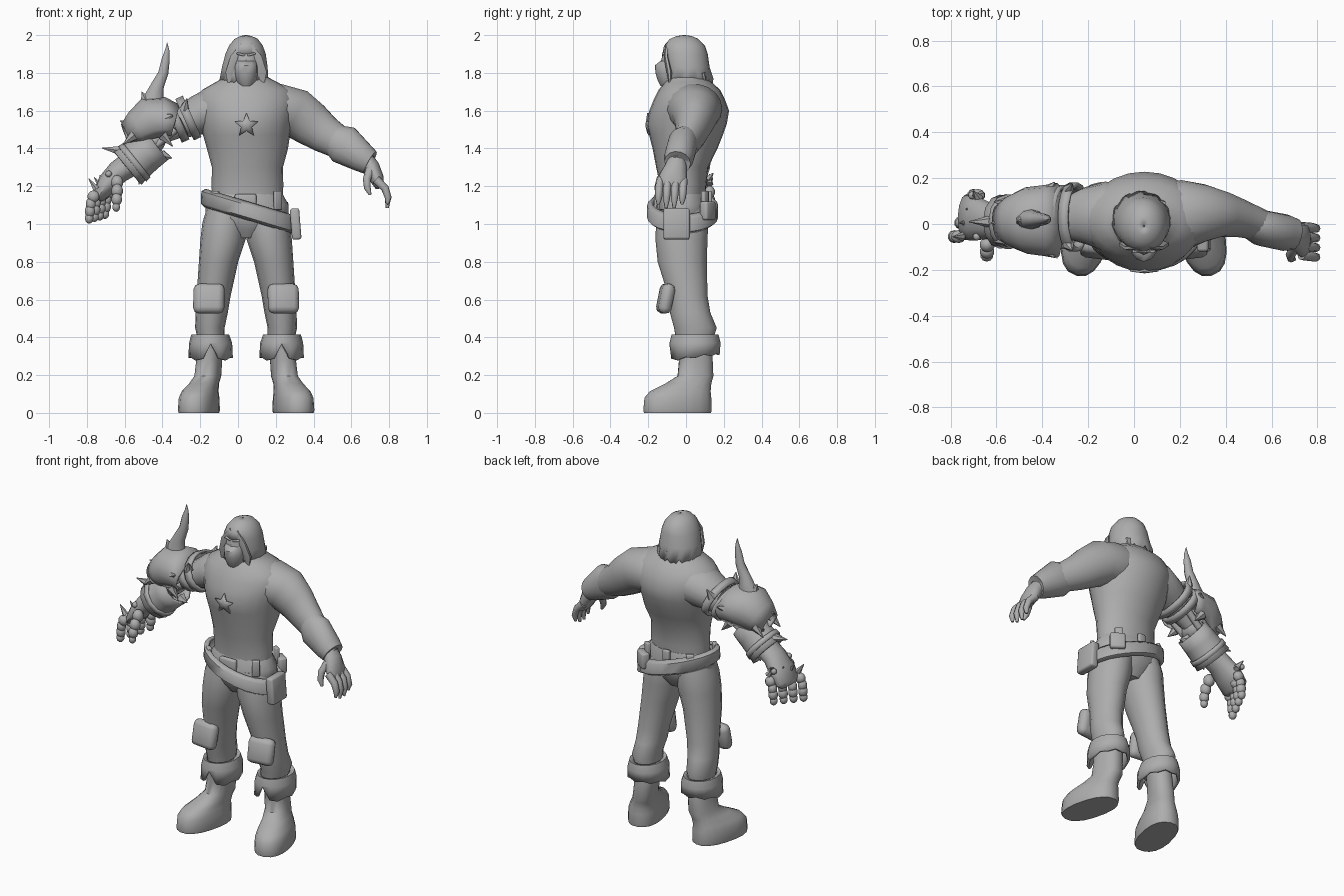
import bpy, bmesh, math
from mathutils import Vector, Matrix
from mathutils.bvhtree import BVHTree

grey = bpy.data.materials.new("plain grey")
grey.diffuse_color = (0.42, 0.42, 0.42, 1)
MID = 0.043  # the body's own centre line


def finish(name, bm, solid=0, angle=50):
    bmesh.ops.recalc_face_normals(bm, faces=bm.faces)
    me = bpy.data.meshes.new(name)
    bm.to_mesh(me)
    bm.free()
    ob = bpy.data.objects.new(name, me)
    bpy.context.collection.objects.link(ob)
    me.materials.append(grey)
    bpy.ops.object.select_all(action='DESELECT')
    ob.select_set(True)
    bpy.context.view_layer.objects.active = ob
    bpy.ops.object.shade_smooth_by_angle(angle=math.radians(angle))
    if solid:
        m = ob.modifiers.new("thickness", 'SOLIDIFY')
        m.thickness = solid
        m.offset = -1
    return ob


def loft(name, rings, n=14, flat=False, yaw=0, caps=True, solid=0, edit=None, power=1, angle=50):
    """Skin over rings (x, y, z, radius along y, radius across); flat keeps rings level."""
    bm = bmesh.new()
    pts = [Vector(r[:3]) for r in rings]
    loops = []
    for i, r in enumerate(rings):
        t = Vector((0, 0, 1)) if flat else (pts[min(i + 1, len(pts) - 1)] - pts[max(i - 1, 0)]).normalized()
        u = Vector((math.sin(yaw), math.cos(yaw), 0))
        u = (u - t * u.dot(t)).normalized()
        v = t.cross(u)
        loop = []
        for k in range(n):
            a = 2 * math.pi * k / n
            c, s = math.cos(a), math.sin(a)
            c, s = (math.copysign(abs(q) ** power, q) for q in (c, s))
            loop.append(bm.verts.new(pts[i] + u * c * r[3] + v * s * r[4]))
        loops.append(loop)
    for a, b in zip(loops, loops[1:]):
        for k in range(n):
            bm.faces.new((a[k], a[(k + 1) % n], b[(k + 1) % n], b[k]))
    if caps:
        bm.faces.new(loops[0])
        bm.faces.new(loops[-1])
    if edit:
        edit(bm, loops)
    return finish(name, bm, solid, angle)


def spike(name, a, b, r, n=6):
    return loft(name, [(*a, r, r), (*b, 0.002, 0.002)], n)


def box(name, loc, size, rot=(0, 0, 0), bevel=0.012):
    bm = bmesh.new()
    bmesh.ops.create_cube(bm, size=1)
    for v in bm.verts:
        v.co = Vector([c * s for c, s in zip(v.co, size)])
    bmesh.ops.bevel(bm, geom=bm.edges[:], offset=bevel, segments=2, affect='EDGES', profile=0.5)
    m = Matrix.Rotation(rot[2], 4, 'Z') @ Matrix.Rotation(rot[1], 4, 'Y') @ Matrix.Rotation(rot[0], 4, 'X')
    bm.transform(Matrix.Translation(loc) @ m)
    return finish(name, bm)


def ball(name, loc, size):
    bm = bmesh.new()
    bmesh.ops.create_uvsphere(bm, u_segments=10, v_segments=7, radius=1)
    bm.transform(Matrix.Translation(loc) @ Matrix.Diagonal((*size, 1)))
    return finish(name, bm)


# Torso, pelvis and neck
torso = loft("torso", [
    (.05, -.018, 1.12, .120, .185), (.05, -.015, 1.20, .122, .19), (.05, -.02, 1.30, .138, .188),
    (.05, -.005, 1.40, .172, .215), (.045, .0, 1.47, .195, .23), (.045, .004, 1.53, .212, .242),
    (.045, .017, 1.60, .211, .26), (.045, .018, 1.66, .188, .265), (.045, .018, 1.71, .163, .235),
    (.045, .012, 1.75, .125, .165), (.043, .0, 1.79, .085, .09), (.043, -.02, 1.83, .065, .065)], 24, True)
loft("pelvis", [(MID, -.02, .925, .085, .08), (.045, -.02, .97, .115, .15), (.047, -.02, 1.03, .142, .218),
                (.048, -.018, 1.10, .142, .22), (.05, -.015, 1.16, .122, .186)], 20, True)

# Chest star laid onto the torso surface
tree = BVHTree.FromPolygons([v.co for v in torso.data.vertices], [p.vertices for p in torso.data.polygons])
bm = bmesh.new()


def on_chest(r, a):
    x, z = .045 + r * math.sin(a), 1.522 + r * math.cos(a)
    hit = tree.ray_cast(Vector((x, -1, z)), Vector((0, 1, 0)))[0]
    return bm.verts.new((x, hit.y - .009, z))


hub = on_chest(0, 0)
rim = [on_chest(.03 if k % 2 else .066, k * math.pi / 5) for k in range(10)]
for k in range(10):
    bm.faces.new((hub, rim[k], rim[(k + 1) % 10]))
finish("chest_star", bm, .009, 20)

# Belt, sloping down to one hip, with pouch and loops
def slope(bm, loops):
    for v in bm.verts:
        v.co.z -= .30 * (v.co.x - .05)


loft("belt", [(.053, -.018, 1.02, .168, .23), (.053, -.018, 1.035, .188, .25), (.053, -.018, 1.10, .188, .247),
              (.053, -.018, 1.12, .165, .225)], 24, True, caps=False, solid=.02, edit=slope)
box("belt_pouch", (.305, -.05, 1.0), (.05, .14, .165), (0, -.08, 0))
box("back_pouch", (.22, .115, 1.07), (.09, .05, .10), (0, 0, -.6))
box("belt_buckle", (.04, -.155, 1.115), (.115, .03, .09))
for x, y, yaw in ((.21, -.12, .6), (-.12, -.12, -.6), (.05, .125, 0), (.2, .1, -.6), (-.1, .1, .6)):
    box("belt_loop", (x, y, 1.125), (.045, .025, .10), (0, 0, yaw), .006)

# Legs, boots, cuffs and knee pads
for s in (-1, 1):
    X = lambda d: MID + s * d
    loft("trouser_leg", [(X(.18), .04, .34, .085, .065), (X(.192), .05, .45, .113, .078),
                         (X(.182), .022, .53, .107, .085), (X(.172), .01, .62, .104, .09),
                         (X(.146), -.02, .80, .13, .104), (X(.122), -.024, .92, .138, .12),
                         (X(.112), -.02, 1.01, .138, .119), (X(.10), -.02, 1.09, .125, .105)], 16, True)
    loft("boot", [(X(.25), -.045, .0, .183, .097), (X(.25), -.045, .015, .186, .101),
                  (X(.249), -.043, .08, .182, .097), (X(.243), -.03, .115, .165, .088),
                  (X(.223), .012, .155, .125, .073), (X(.203), .05, .195, .096, .068),
                  (X(.195), .052, .28, .09, .066), (X(.19), .045, .38, .09, .066)],
         18, True, yaw=s * -.24, power=.85)

    def ragged(bm, loops):  # notch at the front, hem dropping forward
        n = len(loops[0])
        for k, v in enumerate(loops[0]):
            v.co.z += .09 if k == n // 2 else (.012 if k % 2 else 0) + .12 * (v.co.y + .08)

    loft("boot_cuff", [(X(.188), .045, .275, .133, .118), (X(.188), .048, .37, .135, .114),
                       (X(.19), .048, .415, .124, .10), (X(.19), .045, .41, .10, .075)],
         16, True, caps=False, solid=.015, edit=ragged)
    box("knee_pad", (X(.197), -.108, .605), (.165, .07, .16), (-.2, 0, s * .12), .03)

# Head, mask and facial features
loft("face", [(MID, -.07, 1.73, .05, .045), (MID, -.065, 1.77, .075, .065), (MID, -.045, 1.84, .09, .08),
              (MID, -.035, 1.90, .09, .085), (MID, -.02, 1.96, .08, .07)], 14, True)
loft("face_mask", [(MID, -.09, 1.73, .045, .035), (MID, -.09, 1.76, .06, .055), (MID, -.092, 1.80, .07, .062),
                   (MID, -.09, 1.84, .074, .062), (MID, -.085, 1.862, .052, .058)], 12, True)
spike("nose", (MID, -.128, 1.84), (MID, -.12, 1.885), .018)
for s in (-1, 1):
    box("brow", (MID + s * .028, -.118, 1.898), (.045, .018, .012), (0, s * -.25, 0), .005)

# Hair with an open front and ragged ends
def open_face(bm, loops):
    for k, v in enumerate(loops[0]):
        v.co.z += -.035 if k % 2 else .015
    gone = [f for f in bm.faces if (c := f.calc_center_median()).y < -.05 and abs(c.x - MID) < .06 and c.z < 1.91]
    bmesh.ops.delete(bm, geom=gone, context='FACES')


loft("hair", [(.032, .015, 1.755, .13, .13), (.036, .005, 1.83, .12, .122), (.04, -.005, 1.90, .12, .108),
              (.042, -.008, 1.945, .108, .09), (.043, -.01, 1.98, .075, .062), (.043, -.01, 1.995, .04, .03),
              (.043, -.01, 2.0, .004, .004)], 22, True, caps=False, solid=.012, edit=open_face)
for s in (-1, 1):
    loft("front_lock", [(MID + s * .012, -.102, 1.945, .01, .022), (MID + s * .062, -.105, 1.88, .012, .026),
                        (MID + s * .085, -.088, 1.80, .014, .028), (MID + s * .09, -.085, 1.72, .002, .003)], 6)
for x in (-.03, .01, .045, .08, .115):
    loft("back_lock", [(x, .12 - abs(x - MID) * .4, 1.80, .012, .026), (x, .138 - abs(x - MID) * .4, 1.70, .002, .002)], 6)

# Sleeved arm and its cuff
loft("sleeve", [(.10, .03, 1.60, .14, .13), (.22, .04, 1.61, .152, .133), (.31, .048, 1.585, .125, .133),
                (.385, .042, 1.53, .10, .12), (.46, .025, 1.475, .083, .102), (.57, -.01, 1.41, .066, .08)], 18)
loft("sleeve_cuff", [(.515, .0, 1.445, .068, .085), (.56, -.018, 1.42, .079, .108), (.66, -.038, 1.35, .08, .08),
                     (.70, -.045, 1.325, .07, .068), (.695, -.045, 1.33, .04, .04)], 14)
loft("hand", [(.67, -.045, 1.345, .045, .045), (.705, -.055, 1.30, .06, .046), (.735, -.07, 1.24, .076, .038),
              (.75, -.075, 1.195, .07, .024)], 12)
for i in range(4):
    y = -.137 + i * .042
    e = -.02 if i in (0, 3) else 0
    loft("finger", [(.73, y, 1.235, .02, .024), (.778, y - .005, 1.19, .021, .021),
                    (.795, y - .008, 1.14, .019, .018), (.79, y - .01, 1.085 - e, .008, .008)], 8)
loft("thumb", [(.70, -.10, 1.285, .024, .026), (.682, -.135, 1.235, .023, .021),
               (.685, -.15, 1.19, .018, .018), (.70, -.155, 1.155, .007, .007)], 8)

# Armoured arm: shoulder stump, straps and joint rods
loft("shoulder_stump", [(-.01, .03, 1.60, .14, .13), (-.13, .035, 1.605, .15, .125),
                        (-.21, .035, 1.575, .125, .105), (-.30, .025, 1.53, .09, .08)], 16)
for x, z, r in ((-.265, 1.56, .15), (-.325, 1.54, .14)):
    loft("arm_strap", [(x + .022, .03, z + .01, r, r * .8), (x - .018, .03, z - .008, r, r * .8)],
         16, caps=False, solid=.016)
for y in (-.11, .17):
    spike("strap_spike", (-.285, y * .85 + .005, 1.61), (-.27, y * 1.04, 1.665), .028)
loft("arm_core", [(-.28, .02, 1.53, .065, .065), (-.42, .01, 1.47, .055, .055), (-.52, .005, 1.38, .055, .055)], 10)
for y in (-.065, .085):
    loft("arm_piston", [(-.33, y, 1.50, .02, .02), (-.48, y * .8, 1.38, .02, .02)], 8)
ball("elbow_joint", (-.44, .005, 1.44), (.06, .085, .06))

# Pauldron shell, its points and the horn
def open_below(bm, loops):
    gone = [f for f in bm.faces if (c := f.calc_center_median()).z - (1.525 + .2 * (c.x + .46)) < -.085]
    bmesh.ops.delete(bm, geom=gone, context='FACES')


loft("pauldron", [(-.335, .015, 1.535, .165, .10), (-.39, .015, 1.55, .155, .122), (-.47, .015, 1.54, .145, .13),
                  (-.535, .01, 1.50, .115, .10), (-.595, .005, 1.475, .075, .06)],
     16, caps=False, solid=.016, edit=open_below)
spike("pauldron_tip", (-.54, .005, 1.515), (-.625, .005, 1.545), .04)
for y in (-.12, .15):
    spike("pauldron_point", (-.38, y * .9, 1.56), (-.345, y * 1.22, 1.575), .04)
    spike("pauldron_fang", (-.55, y * .6, 1.47), (-.61, y * .65, 1.42), .03)
    spike("pauldron_hook", (-.40, y * .85, 1.47), (-.345, y * .9, 1.41), .03)
spike("pauldron_crest", (-.475, .015, 1.63), (-.51, .015, 1.70), .05)
loft("horn", [(-.455, .02, 1.60, .05, .075), (-.445, .02, 1.67, .042, .055), (-.425, .02, 1.735, .032, .036),
              (-.395, .02, 1.80, .026, .028), (-.383, .02, 1.87, .02, .023), (-.375, .02, 1.92, .01, .012),
              (-.375, .02, 1.96, .001, .001)], 10)

# Flared bracer
loft("bracer", [(-.43, .005, 1.42, .10, .10), (-.49, .008, 1.375, .106, .104), (-.545, .01, 1.33, .11, .108),
                (-.585, .01, 1.297, .118, .116)], 12, caps=False, solid=.016)
loft("bracer_band", [(-.535, .01, 1.338, .118, .116), (-.56, .01, 1.318, .12, .12)], 12, caps=False, solid=.012)
spike("bracer_point", (-.60, .01, 1.385), (-.72, .01, 1.402), .035)
spike("bracer_barb", (-.51, .0, 1.27), (-.525, .0, 1.21), .03)
spike("bracer_fin", (-.40, .0, 1.36), (-.35, -.01, 1.35), .035)

# Gauntlet with studs, knuckle spikes and beaded fingers
loft("gauntlet", [(-.53, .01, 1.345, .075, .07), (-.635, .015, 1.275, .08, .062), (-.69, .025, 1.215, .098, .056),
                  (-.735, .03, 1.15, .10, .04), (-.745, .03, 1.13, .07, .025)], 12)
for i in range(4):
    y, x = -.055 + i * .06, -.78 + i * .028
    z = 1.125 + .008 * i
    ball("knuckle", (x + .015, y, z + .02), (.033, .029, .033))
    for j, r in enumerate((.028, .029, .024)):
        ball("finger_bead", (x - .004 * j, y, z - .02 - .037 * j), (r, r, r * 1.2))
    spike("knuckle_spike", (x + .03, y, z + .06), (x - .01, y, z + .115), .02)
    ball("stud", (-.685 - .02 * (i % 2), y, 1.265 - .025 * (i % 2)), (.018, .018, .018))
for x, y, z, r in ((-.64, -.09, 1.22, .034), (-.64, -.12, 1.175, .033), (-.642, -.135, 1.13, .03), (-.645, -.14, 1.09, .022)):
    ball("thumb_bead", (x, y, z), (r, r, r * 1.15))
spike("wrist_spike", (-.68, .11, 1.23), (-.70, .145, 1.27), .025)
